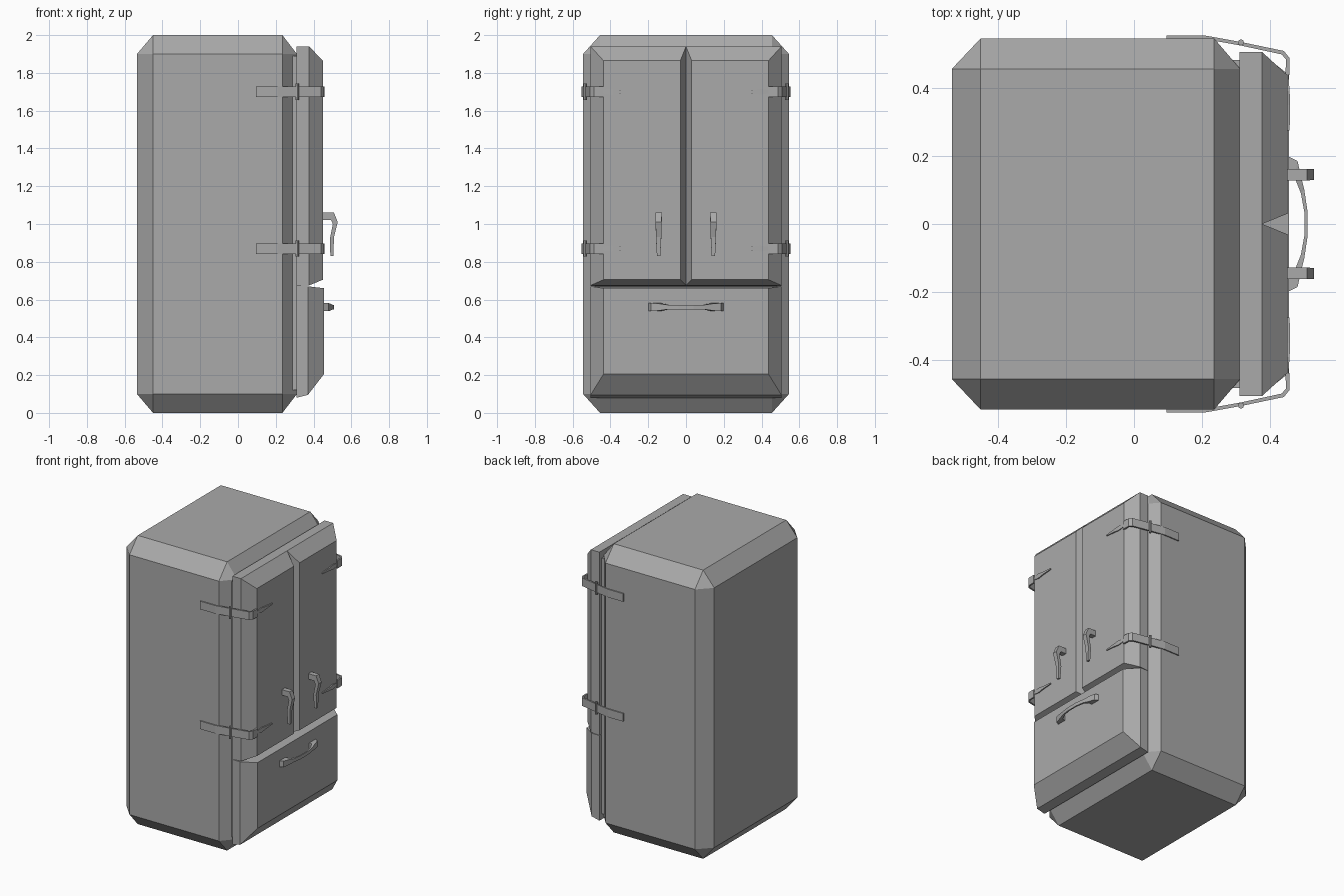
import bpy, bmesh
from itertools import product

old = bpy.data.objects.get("Cube")
if old:
    bpy.data.objects.remove(old, do_unlink=True)

GREY = (0.4, 0.4, 0.4, 1.0)
enamel = bpy.data.materials.new("grey enamel")
enamel.use_nodes = True
enamel.diffuse_color = GREY
enamel.node_tree.nodes["Principled BSDF"].inputs["Base Color"].default_value = GREY


def finish(name, bm):
    bmesh.ops.recalc_face_normals(bm, faces=bm.faces)
    mesh = bpy.data.meshes.new(name)
    bm.to_mesh(mesh)
    bm.free()
    mesh.materials.append(enamel)
    obj = bpy.data.objects.new(name, mesh)
    bpy.context.collection.objects.link(obj)
    return obj


def loft(name, rings):
    """Join equal-sized rings of points into a closed solid."""
    bm = bmesh.new()
    rows = [[bm.verts.new(p) for p in ring] for ring in rings]
    n = len(rows[0])
    for a, b in zip(rows, rows[1:]):
        for i in range(n):
            j = (i + 1) % n
            bm.faces.new((a[i], a[j], b[j], b[i]))
    bm.faces.new(rows[0])
    bm.faces.new(rows[-1])
    return finish(name, bm)


def panel(name, levels):
    """Solid stacked along x from rectangles (x, y0, y1, z0, z1)."""
    return loft(name, [[(x, y0, z0), (x, y1, z0), (x, y1, z1), (x, y0, z1)]
                       for x, y0, y1, z0, z1 in levels])


def bar(name, outer, inner, halves, place):
    """Bar between two flat outlines; halves gives the half width at each step."""
    return loft(name, [[place(*o, -h), place(*o, h), place(*i, h), place(*i, -h)]
                       for o, i, h in zip(outer, inner, halves)])


# Cabinet: a box with every edge cut off flat
full = ((-0.535, 0.312), (-0.545, 0.545), (0.0, 2.0))
inset = ((-0.45, 0.235), (-0.455, 0.455), (0.1, 1.9))
bm = bmesh.new()
for axis in range(3):
    for p in product(*[full[k] if k == axis else inset[k] for k in range(3)]):
        bm.verts.new(p)
bmesh.ops.convex_hull(bm, input=bm.verts)
bmesh.ops.dissolve_limit(bm, angle_limit=0.01, verts=bm.verts, edges=bm.edges)
finish("cabinet", bm)

# Door seal
panel("door_seal", [(0.28, -0.482, 0.482, 0.12, 1.89),
                    (0.312, -0.482, 0.482, 0.12, 1.89)])

# Drawer front
panel("drawer_front", [(0.31, -0.505, 0.505, 0.08, 0.67),
                       (0.37, -0.505, 0.505, 0.095, 0.67),
                       (0.455, -0.437, 0.437, 0.205, 0.66)])

# Drawer handle: bowed bar with wider feet
reach = [(0.45, 0.2), (0.48, 0.185), (0.488, 0.15), (0.5, 0.1), (0.509, 0.04)]
under = [(0.45, 0.13), (0.47, 0.13), (0.475, 0.128), (0.49, 0.09), (0.5, 0.035)]
width = [0.021, 0.021, 0.019, 0.012, 0.012]


def both(points):
    return points + [(x, -y) for x, y in reversed(points)]


bar("drawer_handle", both(reach), both(under), width + width[::-1],
    lambda x, y, w: (x, y, 0.56 + w))

for side, s in (("left", 1), ("right", -1)):
    # Upper door with a sloped border
    panel(side + "_door", [(0.31, 0, s * 0.505, 0.672, 1.94),
                           (0.376, 0, s * 0.505, 0.675, 1.94),
                           (0.45, s * 0.03, s * 0.437, 0.705, 1.865)])

    # Door handle: hooked lever
    bar(side + "_door_handle",
        [(0.445, 1.06), (0.508, 1.06), (0.528, 1.01), (0.508, 0.93), (0.505, 0.83)],
        [(0.445, 1.022), (0.492, 1.022), (0.502, 1.0), (0.486, 0.92), (0.489, 0.83)],
        [0.017, 0.017, 0.016, 0.014, 0.009],
        lambda x, z, w: (x, s * 0.145 + w, z))

    for level, z in (("lower", 0.87), ("upper", 1.70)):
        tag = f"{side}_{level}_hinge_"

        # Strap wrapping from the cabinet side to the door corner
        bar(tag + "strap",
            [(0.095, 0.553), (0.21, 0.553), (0.315, 0.534),
             (0.44, 0.508), (0.456, 0.488), (0.457, 0.437)],
            [(0.095, 0.543), (0.207, 0.543), (0.313, 0.524),
             (0.433, 0.498), (0.446, 0.484), (0.445, 0.437)],
            [0.028] * 6,
            lambda x, y, w: (x, s * y, z + w))

        # Pointed leaf on the door face
        bar(tag + "leaf",
            [(0.453, 0.44), (0.457, 0.39), (0.458, 0.35), (0.457, 0.275)],
            [(0.445, 0.44), (0.445, 0.39), (0.445, 0.35), (0.445, 0.275)],
            [0.008, 0.016, 0.01, 0.004],
            lambda x, y, w: (x, s * y, z + w))

        # Pin
        bm = bmesh.new()
        bmesh.ops.create_cone(bm, cap_ends=True, segments=8, radius1=0.009,
                              radius2=0.009, depth=0.085)
        bmesh.ops.translate(bm, verts=bm.verts, vec=(0.314, s * 0.533, z))
        finish(tag + "pin", bm)
